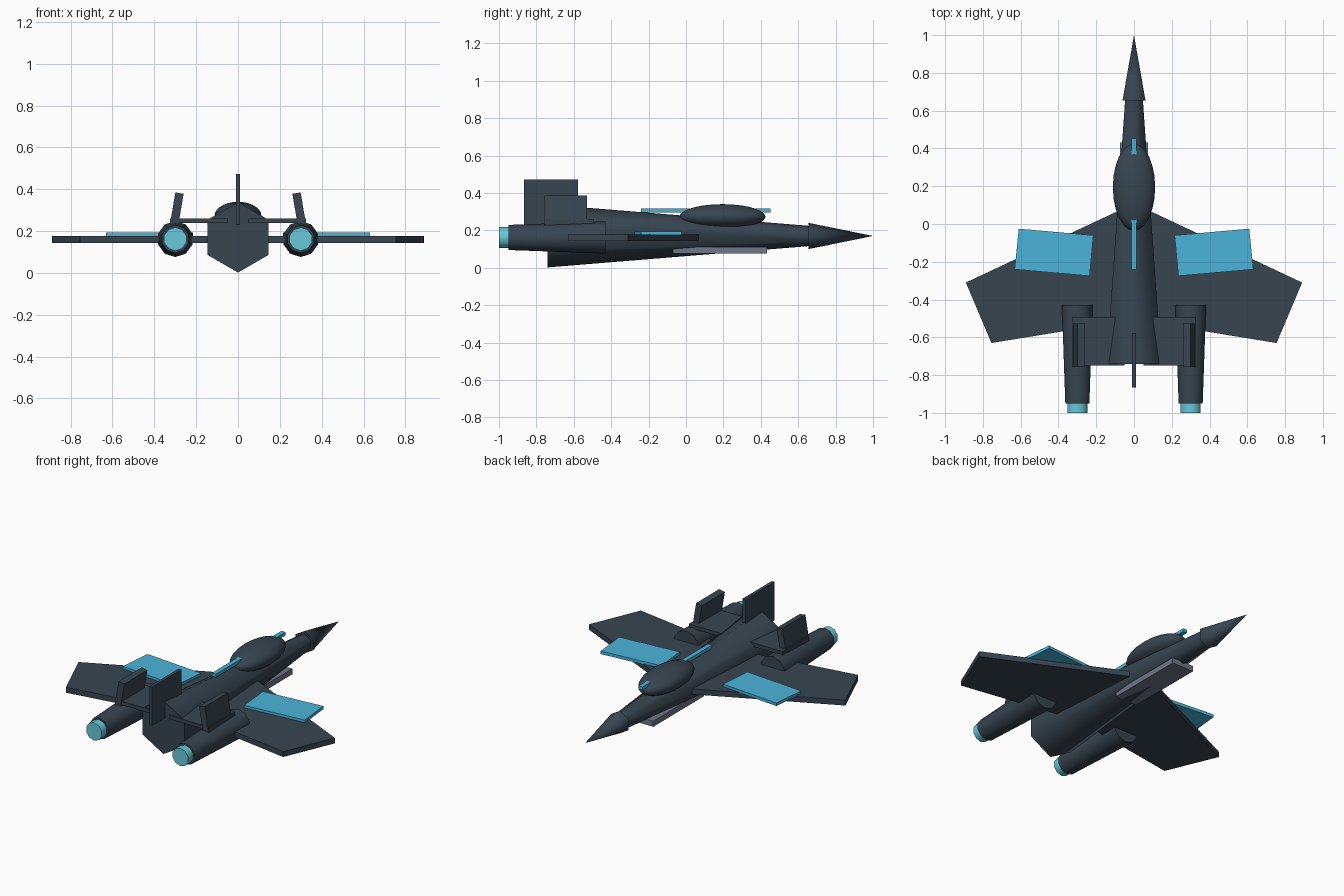
import bpy, bmesh, math
from mathutils import Matrix, Vector

if "Cube" in bpy.data.objects:
    bpy.data.objects.remove(bpy.data.objects["Cube"])


def lin(c):
    c /= 255
    return c / 12.92 if c <= 0.04045 else ((c + 0.055) / 1.055) ** 2.4


def material(name, r, g, b):
    m = bpy.data.materials.new(name)
    m.diffuse_color = (lin(r), lin(g), lin(b), 1)
    m.use_nodes = True
    m.node_tree.nodes["Principled BSDF"].inputs["Base Color"].default_value = m.diffuse_color
    return m


HULL = material("dark slate", 55, 69, 80)
BLUE = material("panel blue", 74, 180, 216)
CYAN = material("exhaust cyan", 104, 200, 216)
GREY = material("steel grey", 112, 120, 136)


def finish(bm, name, mat, smooth=None):
    bmesh.ops.recalc_face_normals(bm, faces=bm.faces)
    me = bpy.data.meshes.new(name)
    bm.to_mesh(me)
    bm.free()
    me.materials.append(mat)
    ob = bpy.data.objects.new(name, me)
    bpy.context.collection.objects.link(ob)
    if smooth:
        bpy.ops.object.select_all(action='DESELECT')
        ob.select_set(True)
        bpy.context.view_layer.objects.active = ob
        bpy.ops.object.shade_smooth_by_angle(angle=math.radians(smooth))
    return ob


def box(name, lo, hi, mat, tilt=0):
    """Box between two corners, optionally tilted about the y axis."""
    lo, hi = Vector(lo), Vector(hi)
    bm = bmesh.new()
    bmesh.ops.create_cube(bm, size=1, matrix=Matrix.Translation((lo + hi) / 2)
                          @ Matrix.Rotation(tilt, 4, 'Y') @ Matrix.Diagonal((*(hi - lo), 1)))
    return finish(bm, name, mat)


def tube(name, x, z, y0, y1, r0, r1, sides, mat):
    """Tapered tube along y with a corner at the top."""
    bm = bmesh.new()
    rings = []
    for y, r in ((y0, r0), (y1, r1)):
        n = sides if r else 1
        rings.append([bm.verts.new((x + r * math.sin(math.tau * i / sides), y,
                                    z + r * math.cos(math.tau * i / sides))) for i in range(n)])
    a, b = rings
    for i in range(sides):
        j = (i + 1) % sides
        bm.faces.new((a[i], a[j], b[0]) if len(b) == 1 else (a[i], a[j], b[j], b[i]))
    bm.faces.new(a)
    if len(b) > 1:
        bm.faces.new(b)
    return finish(bm, name, mat, 65)


def plate(name, outline, z0, z1, side, mat):
    """Flat outline extruded upward."""
    bm = bmesh.new()
    f = bm.faces.new([bm.verts.new((side * x, y, z0)) for x, y in outline])
    ext = bmesh.ops.extrude_face_region(bm, geom=[f])
    bmesh.ops.translate(bm, vec=(0, 0, z1 - z0),
                        verts=[v for v in ext["geom"] if isinstance(v, bmesh.types.BMVert)])
    return finish(bm, name, mat)


# Six-sided body and nose
tube("fuselage", 0, 0.17, -0.74, 0.66, 0.168, 0.054, 6, HULL)
tube("nose_cone", 0, 0.17, 0.655, 1.0, 0.07, 0, 6, HULL)

# Canopy
bm = bmesh.new()
bmesh.ops.create_uvsphere(bm, u_segments=24, v_segments=14, radius=1,
                          matrix=Matrix.Translation((0, 0.195, 0.273))
                          @ Matrix.Diagonal((0.112, 0.23, 0.067, 1)))
finish(bm, "canopy", HULL, 65)

# Spine stripe, belly plate, central fin
box("spine_stripe", (-0.014, -0.24, 0.295), (0.014, 0.452, 0.316), BLUE)
box("belly_plate", (-0.075, -0.07, 0.075), (0.075, 0.432, 0.11), GREY)
box("central_fin", (-0.01, -0.865, 0.23), (0.01, -0.577, 0.472), HULL)

# Mirrored parts
for s, tag in ((-1, "left"), (1, "right")):
    plate(tag + "_wing", [(0.05, 0.085), (0.89, -0.31), (0.755, -0.63), (0.05, -0.515)],
          0.143, 0.177, s, HULL)
    plate(tag + "_wing_panel", [(0.215, -0.06), (0.61, -0.025), (0.632, -0.24), (0.235, -0.275)],
          0.174, 0.193, s, BLUE)
    tube(tag + "_engine", s * 0.3, 0.162, -0.95, -0.43, 0.067, 0.086, 10, HULL)
    tube(tag + "_nozzle", s * 0.3, 0.162, -1.0, -0.94, 0.056, 0.056, 10, CYAN)
    xs = sorted((s * 0.05, s * 0.325))
    box(tag + "_tailplane", (xs[0], -0.75, 0.238), (xs[1], -0.493, 0.261), HULL)
    box(tag + "_tail_fin", (s * 0.293 - 0.02, -0.757, 0.223), (s * 0.293 + 0.02, -0.528, 0.383),
        HULL, tilt=-s * 0.17)
